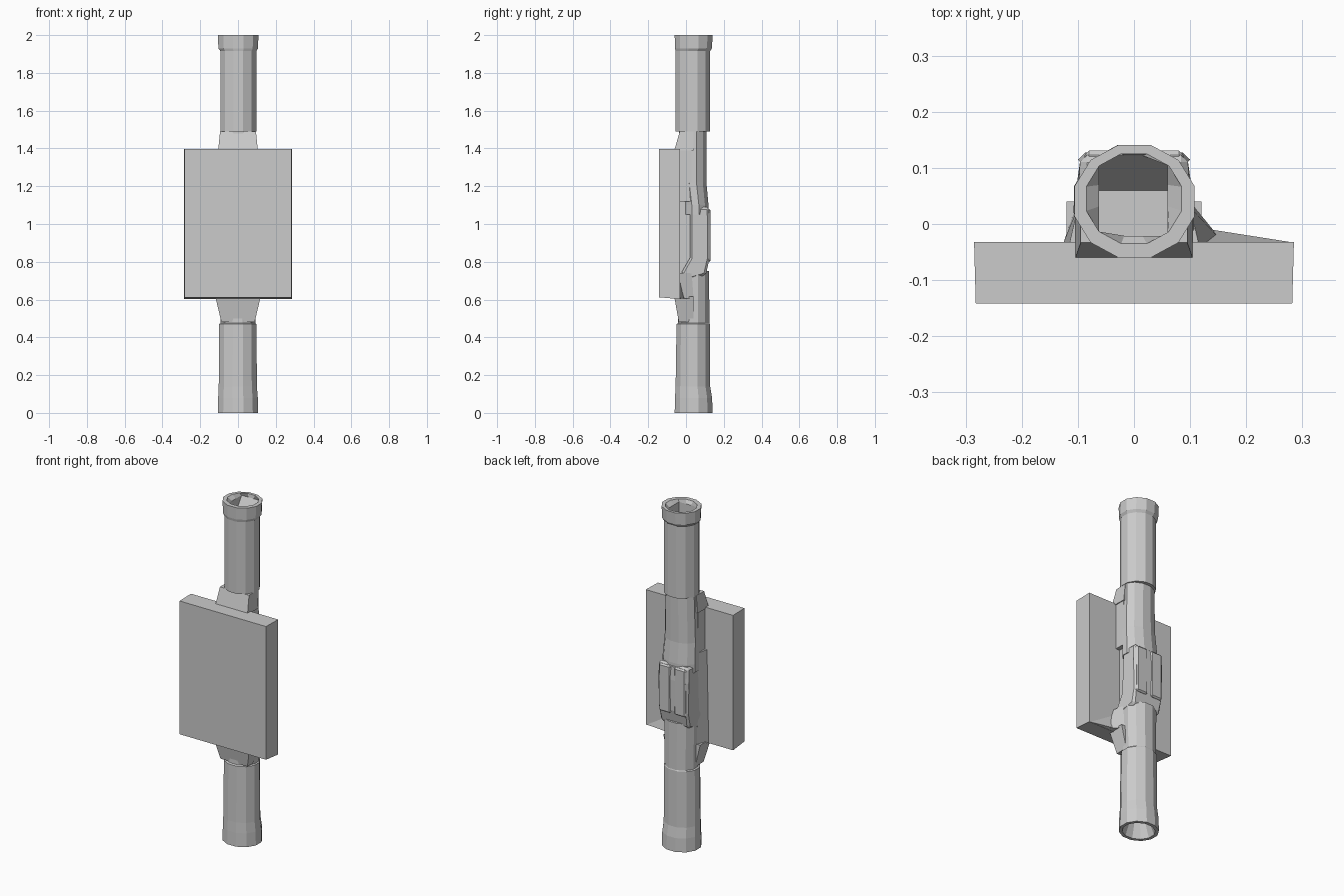
import bpy, bmesh, math

if "Cube" in bpy.data.objects:
    bpy.data.objects.remove(bpy.data.objects["Cube"])

SIDES = 12


def make_object(name, bm, bevel=0.0):
    bmesh.ops.recalc_face_normals(bm, faces=bm.faces)
    mesh = bpy.data.meshes.new(name)
    bm.to_mesh(mesh)
    bm.free()
    obj = bpy.data.objects.new(name, mesh)
    bpy.context.collection.objects.link(obj)
    if bevel:
        mod = obj.modifiers.new("Bevel", "BEVEL")
        mod.width = bevel
        mod.segments = 1
    return obj


def ring(bm, z, x0, x1, y0, y1, square=False):
    """Twelve-sided ring fitted to bounds; optionally pushed out to a rectangle."""
    verts = []
    for i in range(SIDES):
        a = math.radians(15 + 360 * i / SIDES)
        c, s = math.cos(a), math.sin(a)
        k = max(abs(c), abs(s)) if square else math.cos(math.radians(15))
        verts.append(bm.verts.new(((x0 + x1) / 2 + c / k * (x1 - x0) / 2,
                                   (y0 + y1) / 2 + s / k * (y1 - y0) / 2, z)))
    return verts


def loft(name, sections):
    bm = bmesh.new()
    rings = [ring(bm, *s) for s in sections]
    for a, b in zip(rings, rings[1:]):
        for i in range(SIDES):
            j = (i + 1) % SIDES
            bm.faces.new((a[i], a[j], b[j], b[i]))
    bm.faces.new(rings[0])
    bm.faces.new(rings[-1])
    return make_object(name, bm)


def prism(name, profile, xa, xb, bevel=0.0):
    """Side profile of (y, z, x inset) points spanning xa to xb."""
    bm = bmesh.new()
    a = [bm.verts.new((xa + d, y, z)) for y, z, d in profile]
    b = [bm.verts.new((xb - d, y, z)) for y, z, d in profile]
    bm.faces.new(a)
    bm.faces.new(b)
    for i in range(len(a)):
        j = (i + 1) % len(a)
        bm.faces.new((a[i], a[j], b[j], b[i]))
    return make_object(name, bm, bevel)


def box(name, x0, x1, y0, y1, z0, z1, bevel=0.0):
    prof = [(y0, z0, 0), (y1, z0, 0), (y1, z1, 0), (y0, z1, 0)]
    return prism(name, prof, x0, x1, bevel)


# Flat front panel, slightly narrower at the back edge of its underside
prism("front_panel", [(-0.142, 0.612, 0.003), (-0.032, 0.602, 0),
                      (-0.032, 1.398, 0), (-0.142, 1.398, 0.003)], -0.285, 0.285)

# Upper tube with rim collar and stepped rectangular socket
loft("upper_tube", [
    (1.49, -0.093, 0.097, -0.055, 0.127),
    (1.915, -0.093, 0.097, -0.055, 0.127),
    (1.93, -0.104, 0.106, -0.058, 0.137),
    (2.0, -0.106, 0.108, -0.060, 0.141),
    (2.0, -0.085, 0.085, -0.035, 0.125),
    (1.98, -0.062, 0.060, -0.021, 0.122, True),
    (1.88, -0.062, 0.060, -0.021, 0.060, True)])

# Lower tube with foot collar and tapering hollow
loft("lower_tube", [
    (0.15, -0.03, 0.03, 0.01, 0.07),
    (0.0, -0.088, 0.090, -0.042, 0.122),
    (0.0, -0.107, 0.107, -0.060, 0.141),
    (0.08, -0.105, 0.105, -0.058, 0.138),
    (0.14, -0.102, 0.100, -0.055, 0.128),
    (0.47, -0.100, 0.098, -0.050, 0.126),
    (0.475, -0.092, 0.092, -0.042, 0.124),
    (0.75, -0.098, 0.098, -0.036, 0.122)])

# Narrower shaft behind the upper half of the panel
loft("middle_shaft", [
    (1.05, -0.105, 0.105, -0.020, 0.119),
    (1.10, -0.105, 0.105, -0.020, 0.119),
    (1.22, -0.100, 0.100, -0.036, 0.108),
    (1.49, -0.092, 0.094, -0.036, 0.108)])

# Angular clip housing on the back, leaving a gap behind the panel
prism("back_clip", [(0.02, 1.09, 0.006), (0.122, 1.09, 0.012), (0.127, 1.0, 0.008),
                    (0.125, 0.82, 0.008), (0.105, 0.73, 0.015), (-0.034, 0.69, 0),
                    (-0.02, 0.75, 0), (0.02, 0.82, 0)], -0.107, 0.107, 0.012)

# Raised clip jaws either side of a narrow slot
for side, x in (("left", -0.05), ("right", 0.05)):
    box(side + "_clip_jaw", x - 0.038, x + 0.038, 0.10, 0.131, 0.80, 1.08, 0.008)

# Core and mounts joining the shaft to the panel
box("mount_core", -0.075, 0.075, -0.036, 0.04, 0.68, 1.12)
box("upper_mount", -0.10, 0.10, -0.036, 0.03, 1.12, 1.395)

# Tapered wedges where the panel meets the tubes
prism("upper_wedge", [(-0.033, 1.49, 0.010), (0.04, 1.49, 0.010),
                      (0.04, 1.39, 0), (-0.062, 1.39, 0)], -0.105, 0.105)
prism("lower_wedge", [(-0.038, 0.48, 0.032), (0.04, 0.48, 0.032),
                      (0.04, 0.615, 0), (-0.062, 0.615, 0)], -0.12, 0.12)

# Flared bracket cheeks at the panel back
for side, s, reach in (("left", -1, 0.126), ("right", 1, 0.16)):
    bm = bmesh.new()
    low = [bm.verts.new((s * x, y, 0.605)) for x, y in ((0.05, -0.034), (reach, -0.034), (0.10, 0.04))]
    top_z = 1.15 if s < 0 else 0.74
    top = [bm.verts.new((s * x, y, top_z)) for x, y in ((0.05, -0.034), (0.115, -0.034), (0.10, 0.03))]
    bm.faces.new(low)
    bm.faces.new(top)
    for i in range(3):
        j = (i + 1) % 3
        bm.faces.new((low[i], low[j], top[j], top[i]))
    make_object(side + "_bracket_cheek", bm)

# Thin web running along the lower right of the panel back
bm = bmesh.new()
pts = [(0.10, -0.034, 0.603), (0.284, -0.033, 0.603), (0.10, -0.034, 0.72), (0.10, -0.004, 0.61)]
v = [bm.verts.new(p) for p in pts]
for f in ((0, 1, 2), (0, 1, 3), (1, 2, 3), (0, 2, 3)):
    bm.faces.new([v[i] for i in f])
make_object("lower_web", bm)
